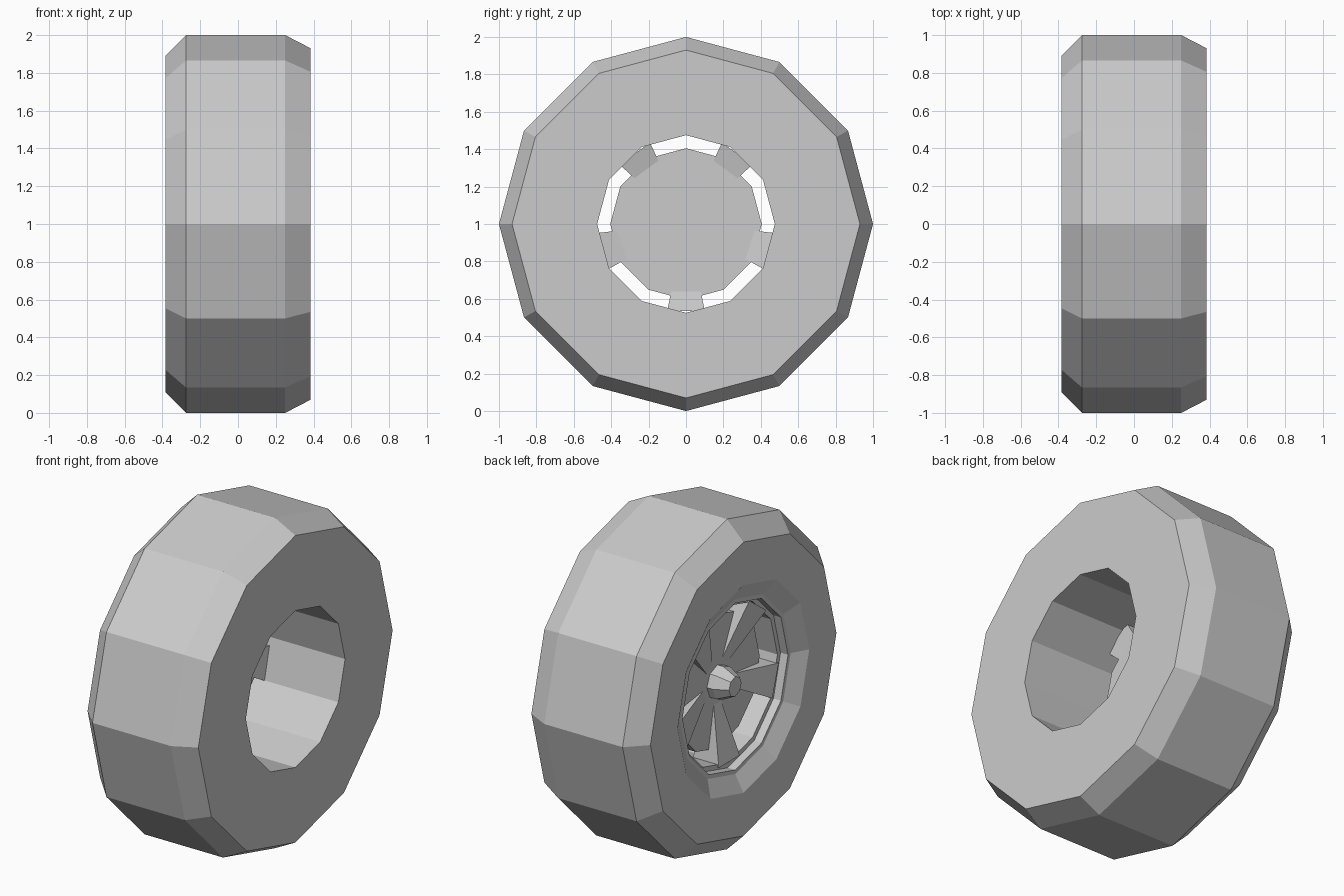
import bpy, bmesh
from math import sin, cos, pi, radians
from mathutils import Matrix, Vector

if "Cube" in bpy.data.objects:
    bpy.data.objects.remove(bpy.data.objects["Cube"], do_unlink=True)

grey = bpy.data.materials.new("light_grey")
grey.use_nodes = True
grey.diffuse_color = (0.6, 0.6, 0.6, 1)
grey.node_tree.nodes["Principled BSDF"].inputs["Base Color"].default_value = (0.6, 0.6, 0.6, 1)

SIDES = 12


def finish(name, bm):
    """Turn the bmesh into a flat-shaded object on the wheel axis."""
    bmesh.ops.recalc_face_normals(bm, faces=bm.faces)
    mesh = bpy.data.meshes.new(name)
    bm.to_mesh(mesh)
    bm.free()
    mesh.materials.append(grey)
    obj = bpy.data.objects.new(name, mesh)
    obj.location.z = 1
    bpy.context.collection.objects.link(obj)
    return obj


def lathe(name, profile, closed=False, sides=SIDES):
    """Revolve (x, radius) points around the x axis; open profiles get end caps."""
    bm = bmesh.new()
    rings = []
    for x, r in profile:
        angles = [2 * pi * i / sides for i in range(sides)]
        rings.append([bm.verts.new((x, r * cos(a), r * sin(a))) for a in angles])
    pairs = list(zip(rings, rings[1:]))
    if closed:
        pairs.append((rings[-1], rings[0]))
    else:
        bm.faces.new(rings[0])
        bm.faces.new(rings[-1])
    for a, b in pairs:
        for i in range(sides):
            j = (i + 1) % sides
            bm.faces.new((a[i], a[j], b[j], b[i]))
    return finish(name, bm)


# Tyre with chamfered shoulders, stepped rim lip and straight bore
lathe("tyre_and_rim", [
    (0.385, 0.475), (0.385, 0.93), (0.25, 1.0), (-0.275, 1.0),
    (-0.385, 0.89), (-0.385, 0.63), (-0.33, 0.53), (-0.33, 0.505),
    (-0.28, 0.505), (-0.28, 0.475)], closed=True)

# Hub plate and tapered centre cap
lathe("hub_plate", [(-0.135, 0.405), (-0.21, 0.405)])
lathe("centre_cap", [(-0.2, 0.1), (-0.25, 0.1), (-0.33, 0.06)], sides=8)

# Five spokes flaring from the hub out to the rim
for n in range(5):
    bm = bmesh.new()
    ends = []
    for r, half, back, front in ((0.13, 0.035, -0.19, -0.21), (0.465, 0.1, -0.11, -0.29)):
        corners = ((back, -half), (back, half), (front, half), (front, -half))
        ends.append([bm.verts.new((x, y, r)) for x, y in corners])
    inner, outer = ends
    bm.faces.new(inner)
    bm.faces.new(outer)
    for i in range(4):
        j = (i + 1) % 4
        bm.faces.new((inner[i], inner[j], outer[j], outer[i]))
    turn = Matrix.Rotation(radians(36 + 72 * n), 4, "X")
    bmesh.ops.transform(bm, matrix=turn, verts=bm.verts)
    finish("spoke_%d" % (n + 1), bm)
